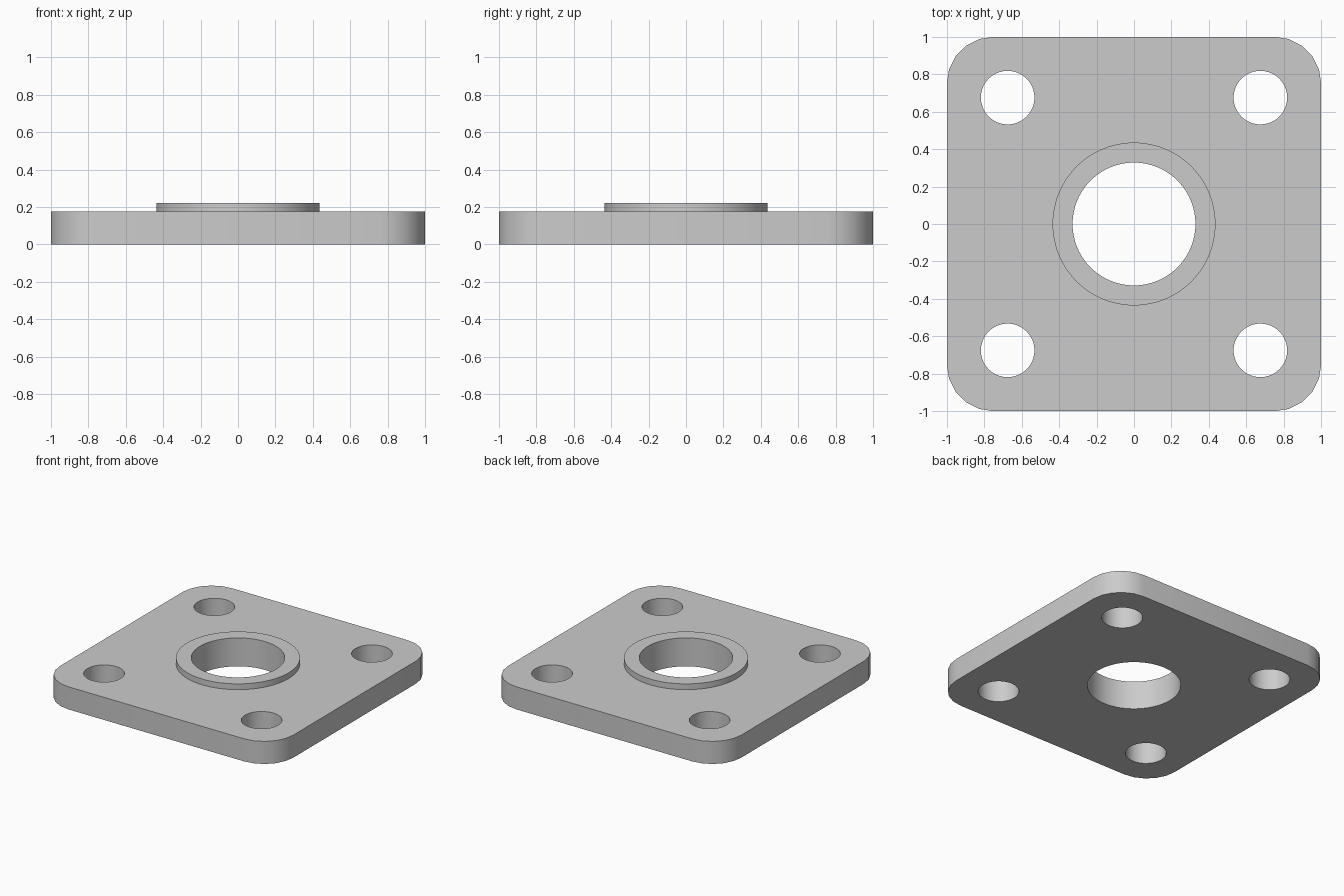
import bpy
import bmesh
from math import radians

PLATE_TOP = 0.175
BOSS_TOP = 0.22
BOLT = 0.675

default = bpy.data.objects.get("Cube")
if default:
    bpy.data.objects.remove(default, do_unlink=True)

grey = bpy.data.materials.new("light_grey")
grey.use_nodes = True
grey.diffuse_color = (0.6, 0.6, 0.6, 1)
grey.node_tree.nodes["Principled BSDF"].inputs["Base Color"].default_value = grey.diffuse_color


def make_object(name, bm):
    mesh = bpy.data.meshes.new(name)
    bm.to_mesh(mesh)
    bm.free()
    mesh.materials.append(grey)
    obj = bpy.data.objects.new(name, mesh)
    bpy.context.collection.objects.link(obj)
    return obj


def cylinder(name, radius, bottom, top, x=0, y=0, sides=96):
    bm = bmesh.new()
    bmesh.ops.create_cone(bm, cap_ends=True, segments=sides, radius1=radius,
                          radius2=radius, depth=top - bottom)
    bmesh.ops.translate(bm, verts=bm.verts, vec=(x, y, (bottom + top) / 2))
    return make_object(name, bm)


def combine(target, tool, operation):
    mod = target.modifiers.new(tool.name, "BOOLEAN")
    mod.operation = operation
    mod.solver = "EXACT"
    mod.object = tool
    bpy.ops.object.modifier_apply(modifier=mod.name)
    bpy.data.objects.remove(tool, do_unlink=True)


# Square plate with rounded vertical corners
bm = bmesh.new()
bmesh.ops.create_cube(bm, size=2)
bmesh.ops.scale(bm, verts=bm.verts, vec=(1, 1, PLATE_TOP / 2))
bmesh.ops.translate(bm, verts=bm.verts, vec=(0, 0, PLATE_TOP / 2))
upright = [e for e in bm.edges if abs(e.verts[0].co.z - e.verts[1].co.z) > 0.1]
bmesh.ops.bevel(bm, geom=upright, offset=0.25, segments=5, profile=0.5, affect="EDGES")
plate = make_object("flange_plate", bm)

bpy.ops.object.select_all(action="DESELECT")
bpy.context.view_layer.objects.active = plate
plate.select_set(True)

# Raised boss, then the centre bore and four bolt holes
combine(plate, cylinder("raised_boss", 0.435, 0.08, BOSS_TOP), "UNION")
combine(plate, cylinder("centre_bore", 0.328, -0.1, 0.4), "DIFFERENCE")
for x in (-BOLT, BOLT):
    for y in (-BOLT, BOLT):
        combine(plate, cylinder("bolt_hole", 0.143, -0.1, 0.4, x, y, 64), "DIFFERENCE")

plate.select_set(True)
bpy.context.view_layer.objects.active = plate
bpy.ops.object.shade_smooth_by_angle(angle=radians(30))
